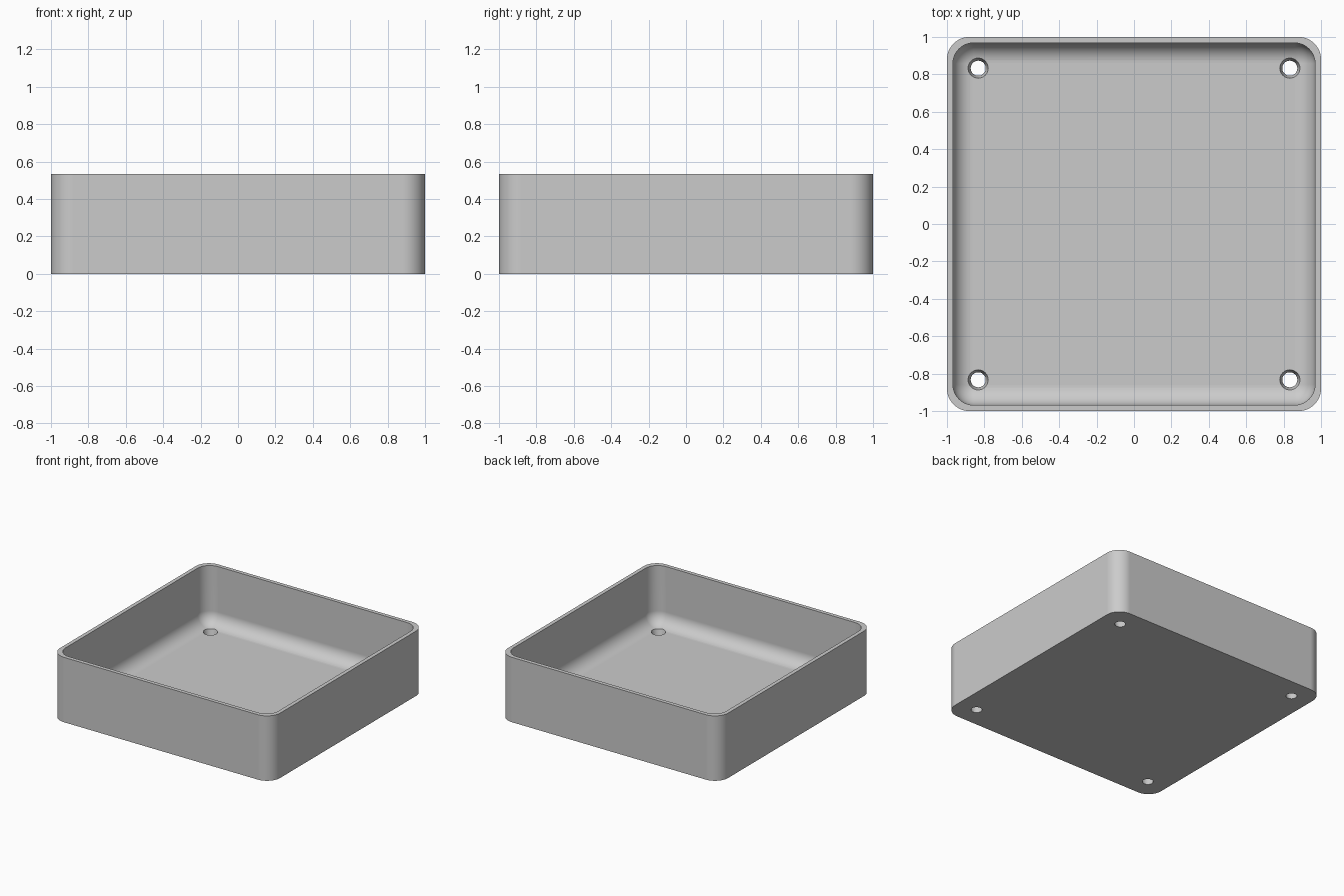
import bpy
import bmesh
from math import cos, sin, pi

cube = bpy.data.objects.get("Cube")
if cube:
    bpy.data.objects.remove(cube, do_unlink=True)

HEIGHT = 0.533
WALL = 0.032
FLOOR = 0.053
OUTER_R = 0.12
INNER_R = 0.11
FILLET = 0.107
HOLE_POS = 0.833
CORNER_STEPS = 12
FILLET_STEPS = 10

grey = bpy.data.materials.new("plain grey")
grey.use_nodes = True
colour = (0.6, 0.6, 0.6, 1)
grey.diffuse_color = colour
grey.node_tree.nodes["Principled BSDF"].inputs["Base Color"].default_value = colour


def add_object(name, bm):
    mesh = bpy.data.meshes.new(name)
    bmesh.ops.recalc_face_normals(bm, faces=bm.faces)
    bm.to_mesh(mesh)
    bm.free()
    mesh.materials.append(grey)
    obj = bpy.data.objects.new(name, mesh)
    bpy.context.collection.objects.link(obj)
    return obj


def rounded_ring(bm, half, radius, z):
    """Rounded square outline of vertices."""
    ring = []
    for corner in range(4):
        mid = pi / 4 + corner * pi / 2
        cx = (half - radius) * (1 if cos(mid) > 0 else -1)
        cy = (half - radius) * (1 if sin(mid) > 0 else -1)
        for i in range(CORNER_STEPS + 1):
            a = corner * pi / 2 + i / CORNER_STEPS * pi / 2
            ring.append(bm.verts.new((cx + radius * cos(a), cy + radius * sin(a), z)))
    return ring


# Tray shell: outer wall, rim, inner wall and filleted floor
inner = 1 - WALL
sections = [(1, OUTER_R, 0), (1, OUTER_R, HEIGHT), (inner, INNER_R, HEIGHT)]
for i in range(FILLET_STEPS + 1):
    a = i / FILLET_STEPS * pi / 2
    shrink = FILLET * (1 - cos(a))
    sections.append((inner - shrink, INNER_R - shrink, FLOOR + FILLET * (1 - sin(a))))

bm = bmesh.new()
rings = [rounded_ring(bm, *s) for s in sections]
for low, high in zip(rings, rings[1:]):
    for i in range(len(low)):
        j = (i + 1) % len(low)
        bm.faces.new((low[i], low[j], high[j], high[i]))
bm.faces.new(rings[0])
bm.faces.new(rings[-1])
tray = add_object("tray", bm)

# Tapered screw holes in the four corners
bm = bmesh.new()
for x in (-HOLE_POS, HOLE_POS):
    for y in (-HOLE_POS, HOLE_POS):
        made = bmesh.ops.create_cone(bm, cap_ends=True, segments=32,
                                     radius1=0.027, radius2=0.067, depth=0.16)
        bmesh.ops.translate(bm, verts=made["verts"], vec=(x, y, 0.027))
cutter = add_object("hole_cutter", bm)
cutter.hide_render = True

cut = tray.modifiers.new("screw holes", "BOOLEAN")
cut.operation = "DIFFERENCE"
cut.solver = "EXACT"
cut.object = cutter
bpy.ops.object.select_all(action="DESELECT")
bpy.context.view_layer.objects.active = tray
tray.select_set(True)
bpy.ops.object.modifier_apply(modifier=cut.name)
bpy.data.objects.remove(cutter, do_unlink=True)

# Smooth corners and fillet, flat panels
bpy.ops.object.shade_smooth_by_angle(angle=pi / 6)
weighted = tray.modifiers.new("flat panels", "WEIGHTED_NORMAL")
weighted.keep_sharp = True
